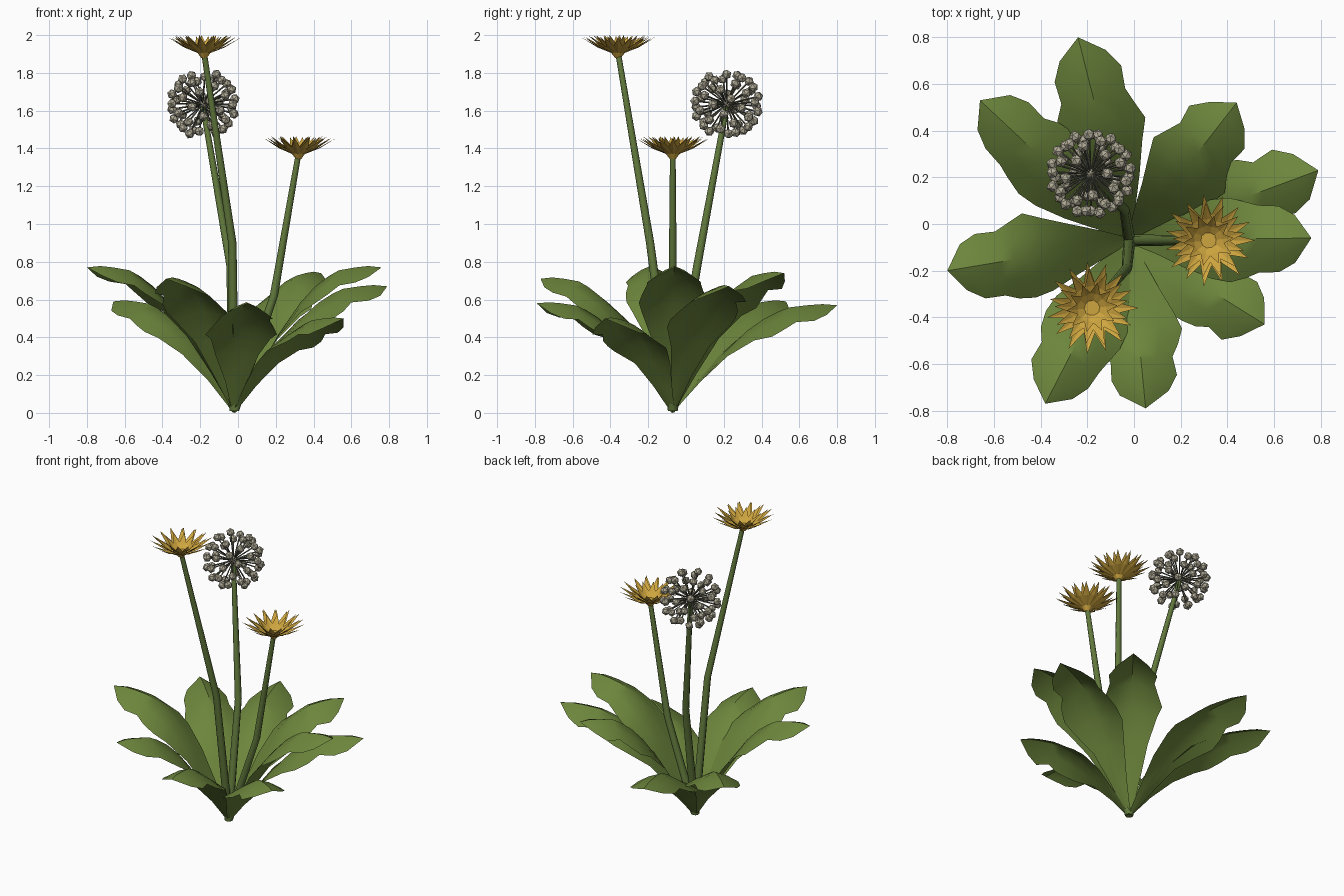
import bpy, bmesh, math, random
from mathutils import Vector, Matrix

random.seed(4)
cube = bpy.data.objects.get("Cube")
if cube:
    bpy.data.objects.remove(cube, do_unlink=True)


def material(name, rgb):
    m = bpy.data.materials.new(name)
    m.use_nodes = True
    m.diffuse_color = (*rgb, 1)
    m.node_tree.nodes["Principled BSDF"].inputs["Base Color"].default_value = (*rgb, 1)
    return m


LEAF = material("leaf green", (0.15, 0.235, 0.045))
STEM = material("stem green", (0.12, 0.19, 0.045))
PETAL = material("petal yellow", (0.62, 0.38, 0.05))
SEED = material("seed cream", (0.44, 0.41, 0.31))
SPOKE = material("spoke grey green", (0.13, 0.13, 0.09))
ROOT = Vector((-0.02, -0.07, 0))


def finish(bm, name, mat, angle=None):
    me = bpy.data.meshes.new(name)
    bm.to_mesh(me)
    bm.free()
    me.materials.append(mat)
    ob = bpy.data.objects.new(name, me)
    bpy.context.collection.objects.link(ob)
    if angle:
        bpy.ops.object.select_all(action='DESELECT')
        ob.select_set(True)
        bpy.context.view_layer.objects.active = ob
        bpy.ops.object.shade_smooth_by_angle(angle=math.radians(angle))
    return ob


def grid(bm, rows):
    """Skin rows of points into one open sheet."""
    vs = [[bm.verts.new(p) for p in row] for row in rows]
    for a, b in zip(vs, vs[1:]):
        for i in range(len(a) - 1):
            bm.faces.new((a[i], a[i + 1], b[i + 1], b[i]))


def rod(bm, a, b, r1, r2, sides):
    d = b - a
    mat = Matrix.Translation((a + b) / 2) @ d.to_track_quat('Z', 'Y').to_matrix().to_4x4()
    bmesh.ops.create_cone(bm, cap_ends=True, segments=sides, radius1=r1,
                          radius2=r2, depth=d.length, matrix=mat)


# Leaf: (fraction of reach, half width, height fraction)
OUTLINE = [(0, .012, 0), (.15, .06, .27), (.3, .115, .54), (.45, .168, .76),
           (.55, .187, .87), (.64, .17, .94), (.71, .138, .98), (.82, .145, 1.0),
           (.91, .1, 1.01), (1, 0, 1)]


def leaf(name, tip):
    tip = Vector(tip)
    out = (tip - ROOT) * Vector((1, 1, 0)).length / math.sqrt(2)
    out.z = 0
    side = Vector((-out.y, out.x, 0)).normalized()
    rows = []
    for t, w, h in OUTLINE:
        fold = 0.4 - 0.95 * min(1, t / 0.6)     # channelled base, drooping blade
        left, right = (w * random.uniform(.92, 1.06) for _ in range(2))
        row = []
        for s in (-1, -.5, 0, .5, 1):
            wide = (left if s < 0 else right) * s
            p = ROOT + out * t + side * wide
            p.z = max(0, h * tip.z + fold * abs(wide) * (0.55 + 0.45 * abs(s)))
            row.append(p)
        rows.append(row)
    bm = bmesh.new()
    grid(bm, rows)
    bmesh.ops.remove_doubles(bm, verts=bm.verts, dist=0.0005)
    finish(bm, name, LEAF, 40)


TIPS = [(.79, .23, .67), (.76, -.06, .77), (.56, -.43, .5), (.05, -.79, .58),
        (-.38, -.77, .71), (-.8, -.2, .77), (-.66, .53, .59), (-.24, .8, .57),
        (.44, .52, .74)]
for i, tip in enumerate(TIPS):
    leaf(f"leaf_{i + 1}", tip)


# Stems: bent tapering tubes
def stem(name, mid, top):
    pts = [ROOT + Vector((0, 0, .01)), Vector(mid), Vector(top)]
    radii = [.026, .022, .015]
    bm = bmesh.new()
    rings = []
    for p, r in zip(pts, radii):
        rings.append([bm.verts.new(p + Vector((r * math.cos(a), r * math.sin(a), 0)))
                      for a in (k * math.tau / 8 for k in range(8))])
    for a, b in zip(rings, rings[1:]):
        for k in range(8):
            n = (k + 1) % 8
            bm.faces.new((a[k], a[n], b[n], b[k]))
    bm.faces.new(rings[-1])
    bm.faces.new(rings[0][::-1])
    finish(bm, name, STEM, 50)


# Flowers: layers of folded pointed petals forming a shallow cup
def flower(name, base):
    base = Vector(base)
    bm = bmesh.new()
    for count, reach, rise, turn in ((15, .195, .095, 0), (13, .165, .105, .2),
                                     (10, .11, .10, .1)):
        for k in range(count):
            a = math.tau * k / count + turn
            r = reach * random.uniform(.94, 1.04)
            out = Vector((math.cos(a), math.sin(a), 0))
            side = Vector((-out.y, out.x, 0))
            rows = []
            for t, w, h in ((.04, .006, 0), (.55, .023, .42), (1, 0, 1)):
                mid = base + out * r * t + Vector((0, 0, rise * h))
                edge = Vector((0, 0, .25 * w))
                rows.append([mid - side * w + edge, mid, mid + side * w + edge])
            grid(bm, rows)
    bmesh.ops.remove_doubles(bm, verts=bm.verts, dist=0.0002)
    # small green-gold cup under the petals
    rod(bm, base - Vector((0, 0, .015)), base + Vector((0, 0, .022)), .016, .045, 10)
    finish(bm, name, PETAL)


# Seed head: spokes around a core, each ending in a faceted seed
def seed_head(centre, count=52, radius=.172):
    centre = Vector(centre)
    seeds, spokes = bmesh.new(), bmesh.new()
    for k in range(count):
        z = .93 - 1.86 * (k + .5) / count
        a = k * math.pi * (3 - math.sqrt(5))
        flat = math.sqrt(1 - z * z)
        d = Vector((flat * math.cos(a), flat * math.sin(a), z))
        end = centre + d * radius
        rod(spokes, centre, end, .003, .005, 4)
        bmesh.ops.create_icosphere(
            seeds, subdivisions=1, radius=.027,
            matrix=Matrix.Translation(end) @ d.to_track_quat('Z', 'Y').to_matrix().to_4x4())
    bmesh.ops.create_icosphere(seeds, subdivisions=1, radius=.026,
                               matrix=Matrix.Translation(centre))
    finish(seeds, "seeds", SEED)
    finish(spokes, "seed_spokes", SPOKE)


stem("tall_flower_stem", (-.03, -.19, .9), (-.18, -.36, 1.91))
stem("short_flower_stem", (.19, -.07, .62), (.32, -.07, 1.37))
stem("seed_stem", (-.04, .06, .78), (-.185, .215, 1.62))
flower("tall_flower", (-.18, -.36, 1.895))
flower("short_flower", (.32, -.07, 1.36))
seed_head((-.185, .215, 1.635))
